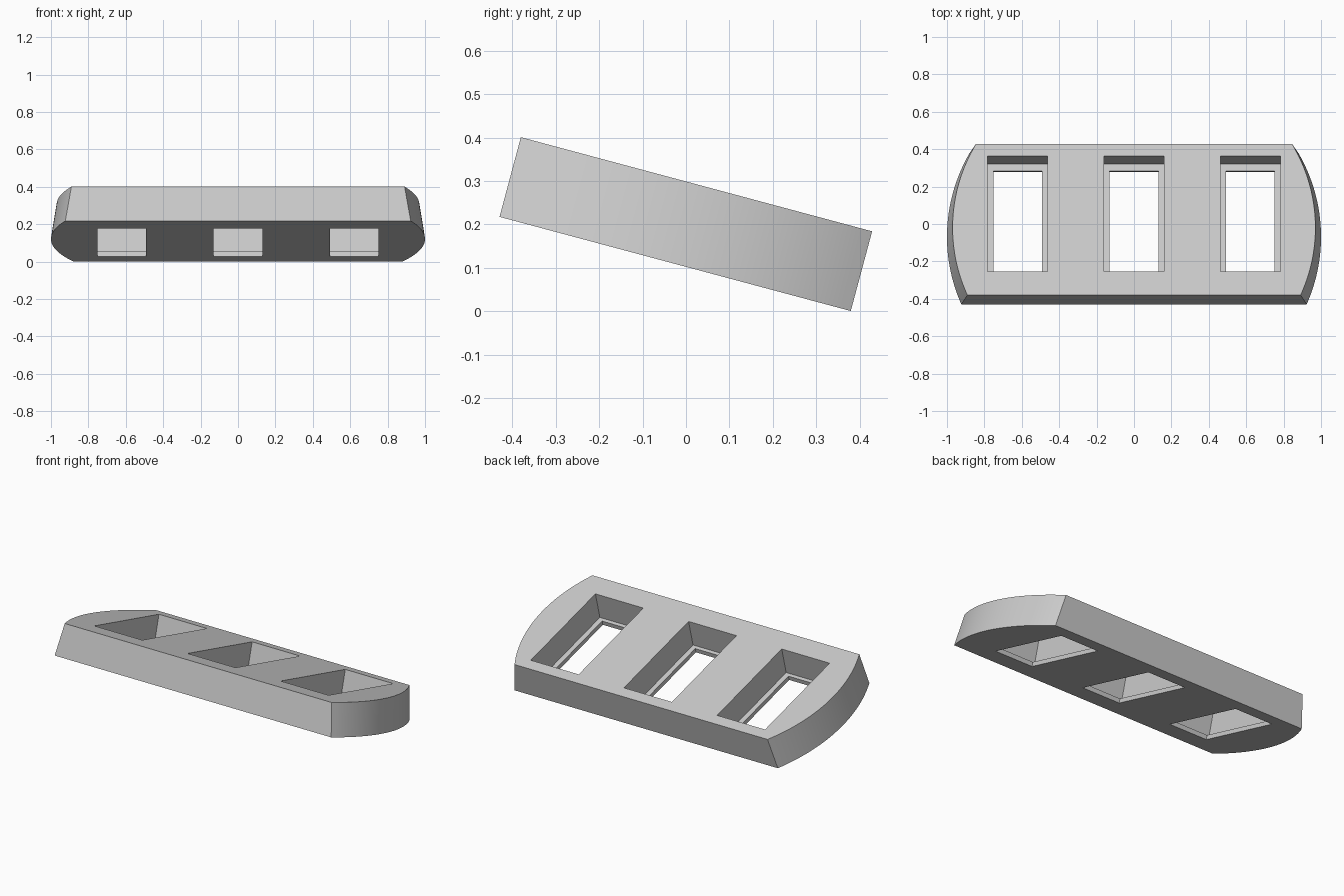
import bpy, bmesh, math

cube = bpy.data.objects.get("Cube")
if cube:
    bpy.data.objects.remove(cube, do_unlink=True)

HALF_DEPTH, THICK, TILT = 0.419, 0.19, math.radians(-15)
ARC_X, ARC_Y, SEGMENTS = 0.05, -0.045, 32

grey = bpy.data.materials.new("light grey")
grey.use_nodes = True
grey.diffuse_color = (0.6, 0.6, 0.6, 1)
grey.node_tree.nodes["Principled BSDF"].inputs["Base Color"].default_value = grey.diffuse_color


def new_object(name, bm):
    bmesh.ops.recalc_face_normals(bm, faces=bm.faces)
    mesh = bpy.data.meshes.new(name)
    bm.to_mesh(mesh)
    bm.free()
    obj = bpy.data.objects.new(name, mesh)
    bpy.context.collection.objects.link(obj)
    mesh.materials.append(grey)
    return obj


def outline(radius):
    """Straight front and back, bowed ends."""
    side = []
    for i in range(SEGMENTS + 1):
        y = -HALF_DEPTH + 2 * HALF_DEPTH * i / SEGMENTS
        side.append((ARC_X + math.sqrt(radius ** 2 - (y - ARC_Y) ** 2), y))
    return side + [(-x, y) for x, y in reversed(side)]


def box_cutter(x, half_width, y0, y1, z0, z1):
    bm = bmesh.new()
    bmesh.ops.create_cube(bm, size=1)
    for v in bm.verts:
        v.co = (x + 2 * half_width * v.co.x,
                y0 + (y1 - y0) * (v.co.y + 0.5),
                z0 + (z1 - z0) * (v.co.z + 0.5))
    cutter = new_object("opening_cutter", bm)
    cutter.hide_render = True
    return cutter


# Slab with slightly tapered bowed ends
bm = bmesh.new()
bottom = [bm.verts.new((x, y, 0)) for x, y in outline(0.95)]
top = [bm.verts.new((x, y, THICK)) for x, y in outline(0.92)]
bm.faces.new(bottom)
bm.faces.new(top)
for i in range(len(top)):
    j = (i + 1) % len(top)
    bm.faces.new((bottom[i], bottom[j], top[j], top[i]))
slab = new_object("slotted_slab", bm)

# Three deep pockets, each with a smaller through hole that leaves a thin lip
cutters = []
for x in (-0.622, 0, 0.622):
    cutters.append(box_cutter(x, 0.16, -0.287, 0.351, 0.026, 0.4))
    cutters.append(box_cutter(x, 0.13, -0.265, 0.313, -0.1, 0.1))
for cutter in cutters:
    mod = slab.modifiers.new("opening", 'BOOLEAN')
    mod.operation = 'DIFFERENCE'
    mod.solver = 'EXACT'
    mod.object = cutter

bpy.ops.object.select_all(action='DESELECT')
slab.select_set(True)
bpy.context.view_layer.objects.active = slab
for mod in list(slab.modifiers):
    bpy.ops.object.modifier_apply(modifier=mod.name)
for cutter in cutters:
    bpy.data.objects.remove(cutter, do_unlink=True)
bpy.ops.object.shade_smooth_by_angle(angle=math.radians(30))

# Tilt the slab towards the back
slab.rotation_euler.x = TILT
slab.location = (0, -0.025, 0.109)
